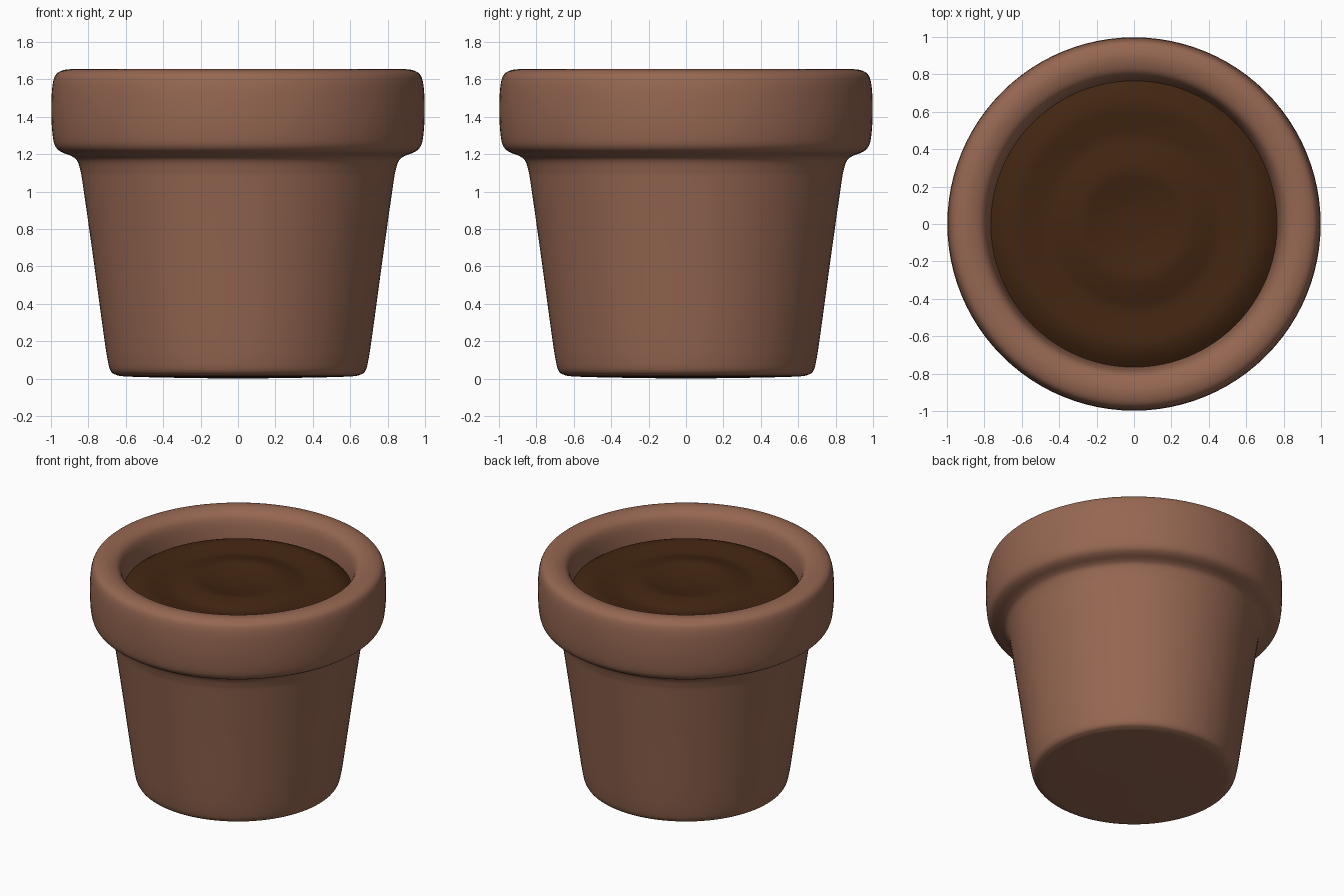
import bpy, bmesh, math
from mathutils import Vector

SEGMENTS = 96

cube = bpy.data.objects.get("Cube")
if cube:
    bpy.data.objects.remove(cube, do_unlink=True)


def make_material(name, color):
    mat = bpy.data.materials.new(name)
    mat.use_nodes = True
    mat.diffuse_color = color
    mat.node_tree.nodes["Principled BSDF"].inputs["Base Color"].default_value = color
    return mat


def smooth_profile(points, steps=4):
    """Round a coarse (radius, height) profile with a Catmull-Rom curve."""
    pts = [Vector(p) for p in points]
    pts = [2 * pts[0] - pts[1]] + pts + [2 * pts[-1] - pts[-2]]
    out = []
    for a, b, c, d in zip(pts, pts[1:], pts[2:], pts[3:]):
        for i in range(steps):
            t = i / steps
            out.append(0.5 * (2 * b + (c - a) * t + (2 * a - 5 * b + 4 * c - d) * t**2
                              + (3 * b - a - 3 * c + d) * t**3))
    return out + [pts[-2]]


def lathe(name, profile, material):
    """Spin a profile around the z axis into a smooth object."""
    bm = bmesh.new()
    verts = [bm.verts.new((max(r, 0), 0, z)) for r, z in profile]
    edges = [bm.edges.new(pair) for pair in zip(verts, verts[1:])]
    bmesh.ops.spin(bm, geom=verts + edges, cent=(0, 0, 0), axis=(0, 0, 1),
                   angle=2 * math.pi, steps=SEGMENTS, use_merge=True)
    bmesh.ops.remove_doubles(bm, verts=bm.verts, dist=0.0005)
    bmesh.ops.recalc_face_normals(bm, faces=bm.faces)
    # An open sheet should face upward
    if max(bm.faces, key=lambda f: f.calc_center_median().z).normal.z < 0:
        bmesh.ops.reverse_faces(bm, faces=bm.faces)
    for face in bm.faces:
        face.smooth = True
    mesh = bpy.data.meshes.new(name)
    bm.to_mesh(mesh)
    bm.free()
    mesh.materials.append(material)
    obj = bpy.data.objects.new(name, mesh)
    bpy.context.collection.objects.link(obj)
    return obj


terracotta = make_material("terracotta", (0.305, 0.136, 0.084, 1))
soil_brown = make_material("soil brown", (0.055, 0.019, 0.0056, 1))

# Pot: base, tapered wall, heavy rolled rim, inner wall and floor
pot_profile = [
    (0, 0), (0.4, 0.006), (0.6, 0.012), (0.65, 0.02), (0.68, 0.04), (0.697, 0.1),
    (0.72, 0.25), (0.78, 0.69), (0.83, 1.04), (0.842, 1.11), (0.86, 1.165),
    (0.89, 1.19), (0.94, 1.21), (0.972, 1.235), (0.988, 1.28), (0.997, 1.38),
    (0.997, 1.5), (0.988, 1.59), (0.965, 1.635), (0.91, 1.654), (0.855, 1.648),
    (0.81, 1.625), (0.785, 1.58), (0.77, 1.5), (0.76, 1.4), (0.73, 1.15),
    (0.62, 0.15), (0.55, 0.1), (0, 0.1),
]
lathe("pot", smooth_profile(pot_profile), terracotta)

# Soil: gently rippled disc with a dip in the middle
soil_profile = [
    (0, 1.488), (0.1, 1.49), (0.2, 1.505), (0.29, 1.52), (0.38, 1.505), (0.46, 1.488),
    (0.55, 1.497), (0.64, 1.508), (0.71, 1.49), (0.768, 1.455),
]
lathe("soil", smooth_profile(soil_profile), soil_brown)
